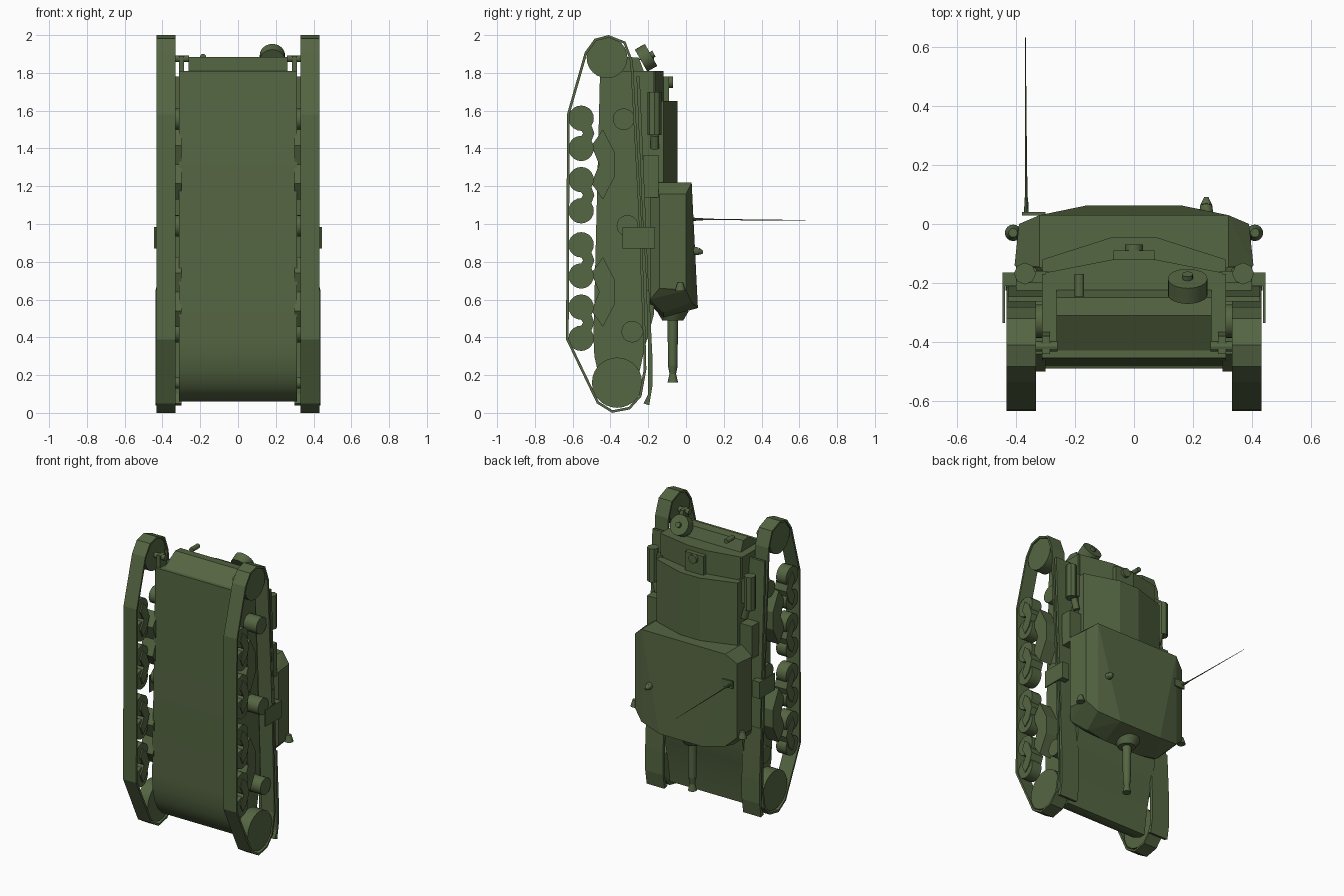
import bpy, bmesh
from math import radians
from mathutils import Vector

cube = bpy.data.objects.get("Cube")
if cube:
    bpy.data.objects.remove(cube, do_unlink=True)

green = bpy.data.materials.new("olive_green")
green.use_nodes = True
colour = (0.091, 0.132, 0.055, 1)
green.diffuse_color = colour
green.node_tree.nodes["Principled BSDF"].inputs["Base Color"].default_value = colour


def finish(name, bm, smooth=False):
    bmesh.ops.recalc_face_normals(bm, faces=bm.faces)
    mesh = bpy.data.meshes.new(name)
    bm.to_mesh(mesh)
    bm.free()
    mesh.materials.append(green)
    ob = bpy.data.objects.new(name, mesh)
    bpy.context.collection.objects.link(ob)
    if smooth:
        bpy.ops.object.select_all(action='DESELECT')
        ob.select_set(True)
        bpy.context.view_layer.objects.active = ob
        bpy.ops.object.shade_smooth_by_angle(angle=radians(32))
    return ob


def prism(name, profile, x0, x1, smooth=False):
    """Extrude a (y, z) outline from x0 to x1."""
    bm = bmesh.new()
    face = bm.faces.new([bm.verts.new((x0, y, z)) for y, z in profile])
    new = bmesh.ops.extrude_face_region(bm, geom=[face])["geom"]
    bmesh.ops.translate(bm, vec=(x1 - x0, 0, 0),
                        verts=[v for v in new if isinstance(v, bmesh.types.BMVert)])
    return finish(name, bm, smooth)


def shell(name, points):
    """Convex solid from points given for one half, mirrored in x."""
    bm = bmesh.new()
    for x, y, z in points:
        bm.verts.new((x, y, z))
        bm.verts.new((-x, y, z))
    bmesh.ops.remove_doubles(bm, verts=bm.verts, dist=0.0001)
    bmesh.ops.convex_hull(bm, input=bm.verts)
    bmesh.ops.dissolve_limit(bm, angle_limit=0.02, verts=bm.verts, edges=bm.edges)
    return finish(name, bm)


def rod(name, a, b, r0, r1=None, sides=20):
    """Round or tapered bar from a to b."""
    a, b = Vector(a), Vector(b)
    bm = bmesh.new()
    bmesh.ops.create_cone(bm, cap_ends=True, segments=sides, radius1=r0,
                          radius2=r0 if r1 is None else r1, depth=(b - a).length)
    turn = (b - a).to_track_quat('Z', 'Y').to_matrix()
    bmesh.ops.rotate(bm, matrix=turn, verts=bm.verts)
    bmesh.ops.translate(bm, vec=(a + b) / 2, verts=bm.verts)
    return finish(name, bm, sides > 12)


def box(name, x, y, z):
    return prism(name, [(y[0], z[0]), (y[1], z[0]), (y[1], z[1]), (y[0], z[1])], x[0], x[1])


# Hull body with rounded nose
prism("hull", [(-.455, 1.81), (-.465, 1.4), (-.49, .4), (-.485, .3), (-.465, .21),
               (-.43, .14), (-.38, .09), (-.31, .06), (-.27, .06), (-.25, .2),
               (-.215, .36), (-.17, .52), (-.17, 1.81)], -.312, .312, True)
prism("rear_plate", [(-.445, 1.8), (-.31, 1.885), (-.25, 1.88), (-.22, 1.8)], -.262, .262)
shell("engine_cover", [(x, y, z) for z in (1.15, 1.65)
                       for x, y in ((.075, -.045), (.31, -.12), (.31, -.2))])
shell("rear_deck", [(x, y, z) for z in (1.6, 1.81)
                    for x, y in ((.07, -.12), (.3, -.165), (.3, -.2))])
box("deck_hatch_box", (-.07, .07), (-.17, -.09), (1.65, 1.78))
rod("deck_cap", (0, -.1, 1.75), (0, -.07, 1.75), .03)

# Rear fittings
rod("rear_drum", (.182, -.238, 1.865), (.182, -.185, 1.895), .067, sides=24)
rod("drum_cap", (.182, -.186, 1.893), (.182, -.17, 1.902), .018, sides=12)
rod("rear_pipe", (-.185, -.245, 1.885), (-.185, -.17, 1.885), .016, sides=12)

# Turret shell
shell("turret", [
    (.32, .03, 1.22), (.39, 0, 1.16), (.39, 0, .65), (.32, .03, .585), (.16, .063, .555),
    (.32, -.16, 1.22), (.405, -.14, 1.16), (.405, -.14, .66), (.36, -.19, .6),
    (.14, -.12, .505), (.28, -.12, .53), (.30, -.19, .57), (.36, -.19, 1.16)])

# Gun
rod("gun_mantlet", (0, -.07, .54), (0, -.07, .488), .085, .055, 24)
rod("gun_barrel", (0, -.07, .5), (0, -.07, .24), .029, .024)
rod("muzzle_neck", (0, -.07, .25), (0, -.07, .205), .026, .017)
rod("muzzle_brake", (0, -.07, .205), (0, -.07, .16), .018, .028)

# Turret fittings and aerial
rod("periscope_base", (.245, .02, .86), (.245, .065, .855), .026, .02, 16)
rod("periscope_cap", (.245, .065, .855), (.245, .09, .85), .02, .008, 16)
box("aerial_bracket", (-.38, -.30), (.028, .04), (1.0, 1.05))
rod("aerial_base", (-.365, .03, 1.025), (-.365, .09, 1.025), .009, .006, 10)
rod("aerial_lower", (-.365, .085, 1.025), (-.366, .24, 1.023), .004, .003, 8)
rod("aerial_rod", (-.366, .23, 1.023), (-.368, .632, 1.02), .003, .001, 8)

# Outline of the track band, along its mid thickness
band = [(-.48, 1.975), (-.41, 1.993), (-.325, 1.96), (-.288, 1.86), (-.245, 1.07),
        (-.222, .44), (-.217, .23), (-.242, .09), (-.30, .025), (-.39, .007),
        (-.467, .055), (-.628, .39), (-.623, 1.58), (-.53, 1.905)]
wheel_z = [1.56, 1.4, 1.235, 1.07, .89, .725, .56, .395]
rocker = [(-.58, .06), (-.555, .115), (-.515, .08), (-.485, 0)]
rocker += [(y, -z) for y, z in reversed(rocker[:-1])] + [(-.545, 0)]
bogie = [(-.5, .1), (-.44, .185), (-.375, .06)]
bogie += [(y, -z) for y, z in reversed(bogie)] + [(-.46, 0)]

for s, side in ((1, "left"), (-1, "right")):
    # Track band
    bm = bmesh.new()
    rings = [[bm.verts.new((s * x, y, z)) for x in (.332, .432)] for y, z in band]
    for p, q in zip(rings, rings[1:] + rings[:1]):
        bm.faces.new((p[0], p[1], q[1], q[0]))
    track = finish(side + "_track", bm)
    mod = track.modifiers.new("thickness", 'SOLIDIFY')
    mod.thickness, mod.offset = .014, 0

    # Running gear
    for i, z in enumerate(wheel_z):
        rod(f"{side}_road_wheel_{i + 1}", (s * .345, -.555, z), (s * .42, -.555, z), .067)
    for i in range(0, 8, 2):
        mid = (wheel_z[i] + wheel_z[i + 1]) / 2
        prism(f"{side}_rocker_{i // 2 + 1}", [(y, z + mid) for y, z in rocker],
              s * .335, s * .426)
    for i, mid in enumerate((1.315, .64)):
        prism(f"{side}_bogie_{i + 1}", [(y, z + mid) for y, z in bogie], s * .3, s * .4)
    for i, (y, z) in enumerate(((-.33, 1.555), (-.31, .99), (-.285, .43))):
        rod(f"{side}_return_roller_{i + 1}", (s * .3, y, z), (s * .41, y, z), .057)
    rod(side + "_drive_wheel", (s * .34, -.418, 1.88), (s * .422, -.418, 1.88), .108, sides=24)
    rod(side + "_drive_shaft", (s * .26, -.415, 1.875), (s * .35, -.415, 1.875), .018, sides=12)
    shell_pts = [(-.44, 1.78), (-.44, 1.89), (-.38, 1.89), (-.36, 1.78)]
    prism(side + "_drive_bracket", shell_pts, s * .285, s * .312)
    rod(side + "_idler_wheel", (s * .34, -.365, .16), (s * .422, -.365, .16), .133, sides=28)
    rod(side + "_idler_shaft", (s * .28, -.365, .16), (s * .35, -.365, .16), .03)

    # Fender, wider at the front
    prism(side + "_fender", [(-.262, 1.78), (-.232, 1.07), (-.205, .6), (-.195, .6),
                             (-.215, 1.07), (-.245, 1.78)], s * .3, s * .428)
    prism(side + "_front_fender", [(-.21, .65), (-.2, .3), (-.2, .1), (-.225, .05),
                                   (-.195, .04), (-.178, .14), (-.178, .3), (-.195, .65)],
          s * .3, s * .436)
    # Side plate over the track
    box(side + "_side_plate", (s * .438, s * .446), (-.335, -.2), (.87, .985))
    box(side + "_side_plate_arm", (s * .39, s * .446), (-.21, -.165), (.87, .985))

    # Fender stowage and exhaust
    shell_name = side + "_stowage_box"
    box(shell_name, (s * .31, s * .4), (-.225, -.145), (1.14, 1.365))
    rod(side + "_silencer", (s * .37, -.168, 1.47), (s * .37, -.168, 1.7), .037, sides=8)
    rod(side + "_silencer_pipe", (s * .35, -.165, 1.47), (s * .33, -.165, 1.4), .022, sides=12)
    box(side + "_silencer_mount", (s * .29, s * .36), (-.2, -.16), (1.5, 1.66))

    # Turret side lamps
    rod(side + "_lamp", (s * .41, -.03, .69), (s * .41, -.03, .645), .015, .028, 16)
    rod(side + "_lamp_stalk", (s * .37, -.035, .67), (s * .41, -.035, .67), .013, sides=10)
